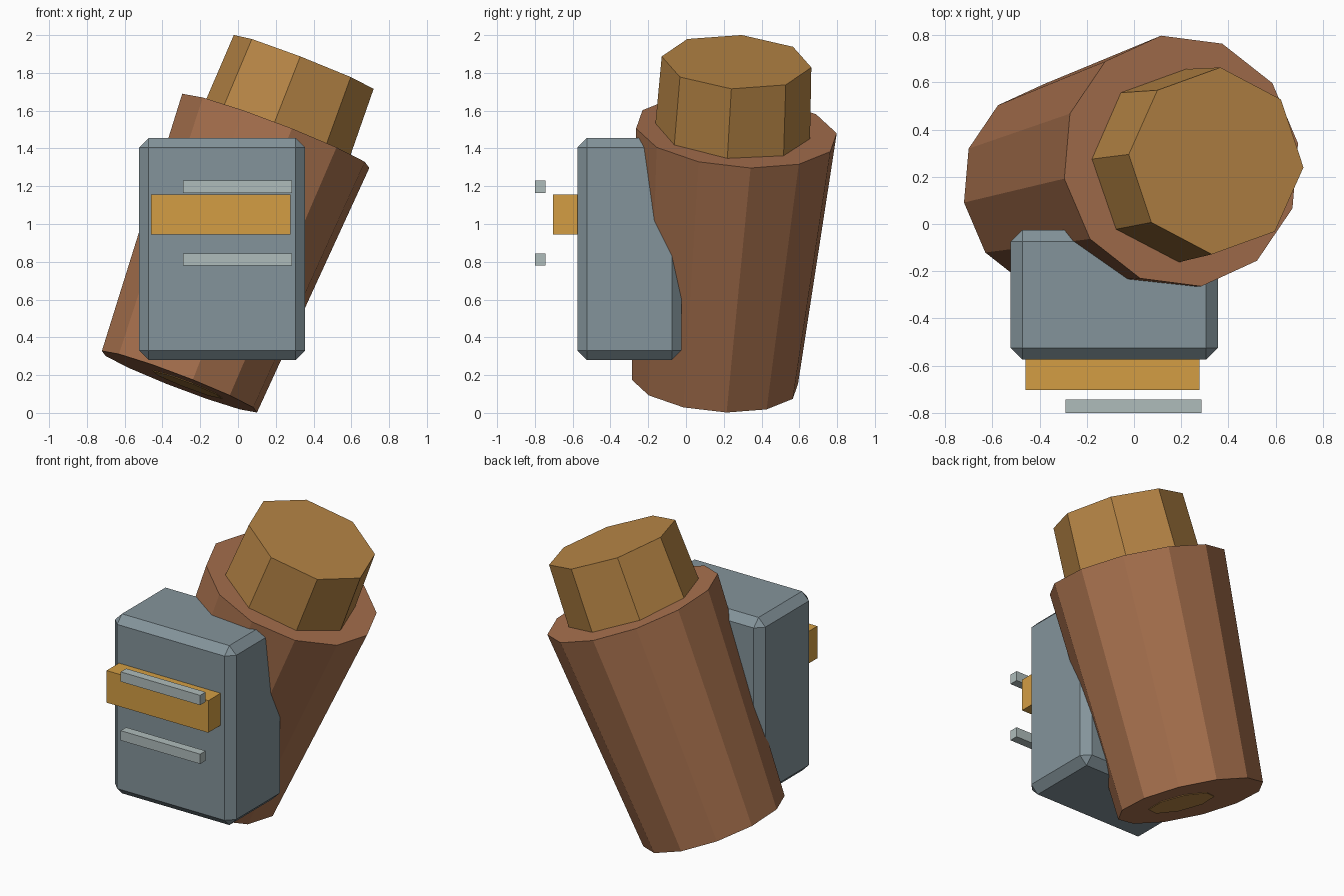
import bpy, bmesh
from mathutils import Vector, Matrix

if "Cube" in bpy.data.objects:
    bpy.data.objects.remove(bpy.data.objects["Cube"])


def material(name, rgb):
    def lin(c):
        c /= 255
        return c / 12.92 if c <= 0.04045 else ((c + 0.055) / 1.055) ** 2.4
    m = bpy.data.materials.new(name)
    m.diffuse_color = (*[lin(c) for c in rgb], 1)
    m.use_nodes = True
    m.node_tree.nodes["Principled BSDF"].inputs["Base Color"].default_value = m.diffuse_color
    return m


BROWN = material("brown", (168, 113, 78))
TAN = material("tan", (184, 134, 70))
SLATE = material("slate grey", (132, 148, 155))
GOLD = material("gold", (212, 158, 68))
PALE = material("pale grey", (175, 188, 187))


def add_object(name, bm, mat):
    mesh = bpy.data.meshes.new(name)
    bm.to_mesh(mesh)
    bm.free()
    mesh.materials.append(mat)
    ob = bpy.data.objects.new(name, mesh)
    bpy.context.collection.objects.link(ob)
    return ob


def box(name, lo, hi, mat, bevel=0):
    """Box between two corners, optionally chamfered."""
    lo, hi = Vector(lo), Vector(hi)
    bm = bmesh.new()
    bmesh.ops.create_cube(bm, size=1, matrix=Matrix.Translation((lo + hi) / 2)
                          @ Matrix.Diagonal((*(hi - lo), 1)))
    if bevel:
        bmesh.ops.bevel(bm, geom=bm.edges[:], offset=bevel, segments=1,
                        affect='EDGES', profile=0.5)
    return add_object(name, bm, mat)


def tilted_cone(name, bottom, top, r_bottom, r_top, sides, corner, mat):
    """Tapered prism from bottom to top with one corner pointing along corner."""
    bottom, top = Vector(bottom), Vector(top)
    w = (top - bottom).normalized()
    v = w.cross(Vector(corner)).normalized()
    u = v.cross(w)
    frame = Matrix((u, v, w)).transposed().to_4x4()
    bm = bmesh.new()
    bmesh.ops.create_cone(bm, cap_ends=True, segments=sides, radius1=r_bottom,
                          radius2=r_top, depth=(top - bottom).length,
                          matrix=Matrix.Translation((bottom + top) / 2) @ frame)
    return add_object(name, bm, mat)


# Leaning twelve-sided body
base = Vector((-0.31, 0.153, 0.165))
rim = Vector((0.20, 0.267, 1.493))
corner = (0.92, 0.139, -0.367)
tilted_cone("body", base, rim, 0.446, 0.538, 12, corner, BROWN)

# Eight-sided plug in the top of the body
plug_top = Vector((0.348, 0.2675, 1.858))
plug_axis = Vector((0.389, 0.056, 1)).normalized()
tilted_cone("plug", plug_top - plug_axis * 0.7, plug_top, 0.422, 0.3975, 8,
            (0.931, -0.069, -0.358), TAN)

# Small plate under the body
axis = (rim - base).normalized()
plate = base + Vector(corner) * 0.04 - axis.cross(Vector(corner)) * 0.04
tilted_cone("base_plate", plate - axis * 0.004, plate + axis * 0.004,
            0.2, 0.2, 8, corner, TAN)

# Chamfered front pack with a band and two floating bars
box("pack", (-0.523, -0.575, 0.28), (0.355, -0.025, 1.455), SLATE, 0.05)
box("band", (-0.46, -0.703, 0.945), (0.277, -0.55, 1.155), GOLD)
for name, z in (("lower_bar", 0.78), ("upper_bar", 1.165)):
    box(name, (-0.29, -0.80, z), (0.286, -0.743, z + 0.064), PALE)
